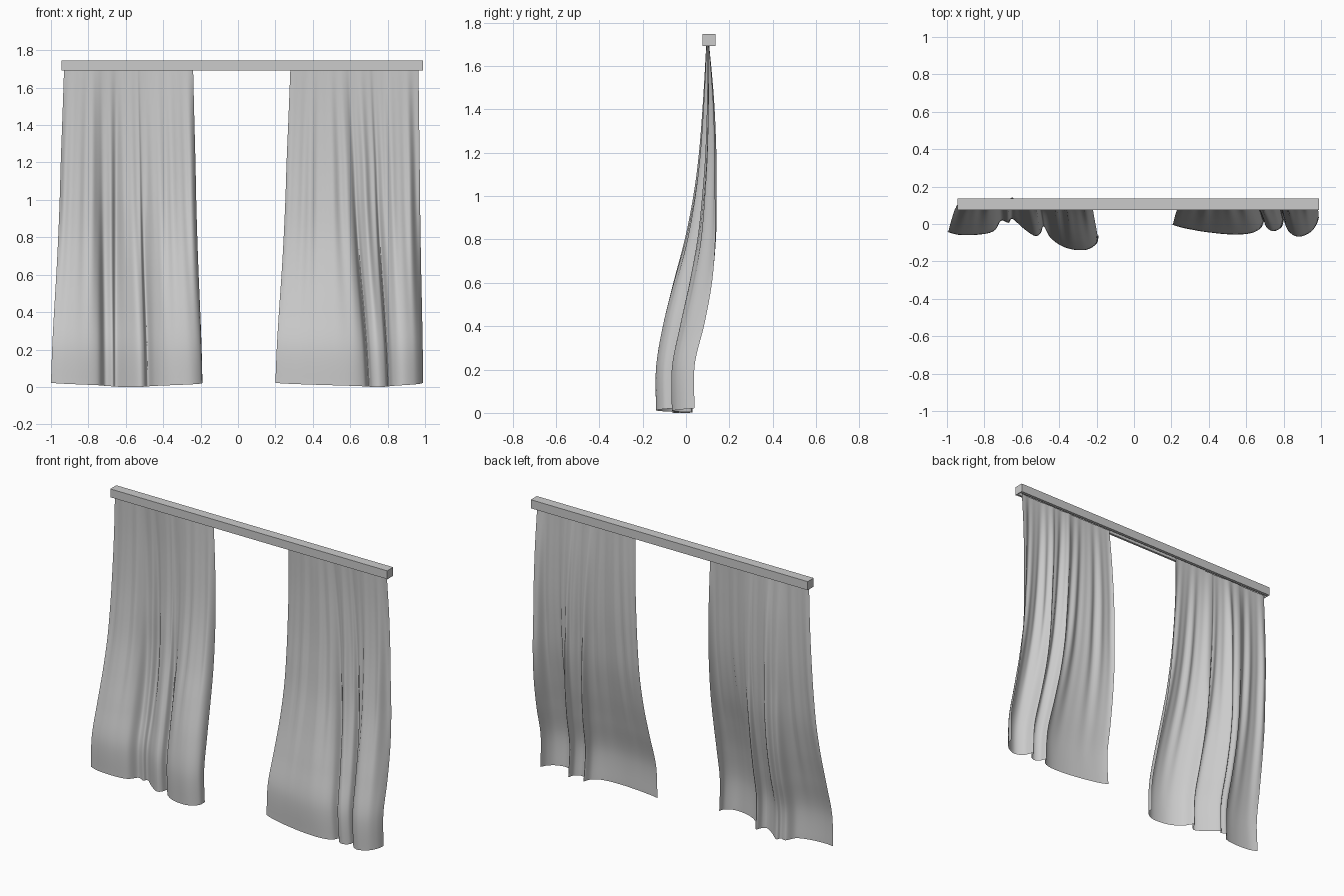
import bpy, bmesh, math
from mathutils import Vector

cube = bpy.data.objects.get("Cube")
if cube:
    bpy.data.objects.remove(cube, do_unlink=True)


def make_material(name, value):
    m = bpy.data.materials.new(name)
    m.use_nodes = True
    col = (value, value, value, 1)
    m.diffuse_color = col
    m.node_tree.nodes["Principled BSDF"].inputs["Base Color"].default_value = col
    return m


grey = make_material("pale grey", 0.6)


def add_object(name, bm):
    mesh = bpy.data.meshes.new(name)
    bm.to_mesh(mesh)
    bm.free()
    mesh.materials.append(grey)
    ob = bpy.data.objects.new(name, mesh)
    bpy.context.collection.objects.link(ob)
    return ob


def spline(points, t):
    """Catmull-Rom sample, t counted in points."""
    last = len(points) - 1
    i = min(int(t), last - 1)
    f = t - i
    a, b, c, d = (points[max(0, min(last, k))] for k in range(i - 1, i + 3))
    return b + (c - a) * (f / 2) + (a * 2 - b * 5 + c * 4 - d) * (f * f / 2) \
        + (b * 3 - a - c * 3 + d) * (f ** 3 / 2)


# Drape from hem to rail: height, mean depth, fold strength, sideways shift to the top
DRAPE = [Vector(p) for p in [
    (0.0, -.05, 1, 0), (.2, -.05, 1, .1), (.4, -.01, 1.08, .25), (.6, .033, 1, .42),
    (.8, .068, .78, .56), (1, .088, .55, .67), (1.2, .1, .4, .75), (1.45, .104, .25, .88),
    (1.7, .1, .07, 1)]]


def curtain(name, hem, top_x, rows=56, per=8):
    """Cloth lofted from a folded hem line up to a gathered header."""
    pts = [Vector((x, y, tx)) for (x, y), tx in zip(hem, top_x)]
    cols = (len(pts) - 1) * per
    bm = bmesh.new()
    grid = []
    for r in range(rows + 1):
        h, mean, fold, shift = spline(DRAPE, r / rows * (len(DRAPE) - 1))
        row = []
        for c in range(cols + 1):
            x, y, tx = spline(pts, c / per)
            u = c / cols
            sag = 0.022 * (1 - math.sin(math.pi * u)) * (1 - h / 1.7)
            pleat = 0.006 * math.sin(math.pi * h / 1.75) * min(1, h) \
                * (math.sin(tx * 75) + 0.6 * math.sin(tx * 123))
            row.append(bm.verts.new((x + (tx - x) * shift,
                                     mean + fold * (y + 0.05) + pleat, h + sag)))
        grid.append(row)
    for low, high in zip(grid, grid[1:]):
        for i in range(cols):
            f = bm.faces.new((low[i], low[i + 1], high[i + 1], high[i]))
            f.smooth = True
    return add_object(name, bm)


curtain("right_curtain",
        [(-1, -.04), (-.94, -.055), (-.84, -.055), (-.75, -.035), (-.71, .02),
         (-.67, .01), (-.65, .03), (-.59, -.02), (-.53, -.06), (-.5, -.05), (-.48, -.01),
         (-.44, -.075), (-.36, -.125), (-.26, -.137), (-.2, -.105), (-.19, -.06)],
        [-.93, -.88, -.81, -.755, -.725, -.69, -.65, -.61, -.57, -.54, -.52,
         -.48, -.4, -.32, -.26, -.24])

curtain("left_curtain",
        [(.2, 0), (.26, -.018), (.37, -.038), (.5, -.052), (.61, -.05), (.675, -.025),
         (.7, .02), (.72, -.02), (.755, -.035), (.79, -.015), (.805, .025), (.83, -.035),
         (.88, -.065), (.94, -.045), (.975, -.005), (.99, .04)],
        [.28, .33, .4, .47, .53, .57, .595, .62, .66, .7, .725, .77, .83, .89, .93, .965])


# Rail: box profile with a stepped front lip and a slot below
RAIL = [(.075, 1.746), (.075, 1.708), (.078, 1.708), (.078, 1.692), (.092, 1.692),
        (.092, 1.71), (.116, 1.71), (.116, 1.692), (.135, 1.692), (.135, 1.746)]
START, END, CAP = -.945, .99, .004
bm = bmesh.new()
face = bm.faces.new([bm.verts.new((START + CAP, y, z)) for y, z in RAIL])
out = bmesh.ops.extrude_face_region(bm, geom=[face])
bmesh.ops.translate(bm, vec=(END - START - 2 * CAP, 0, 0),
                    verts=[v for v in out["geom"] if isinstance(v, bmesh.types.BMVert)])
bmesh.ops.recalc_face_normals(bm, faces=bm.faces)
add_object("curtain_rail", bm)

# Flat caps closing both rail ends
for name, x in (("right_rail_cap", START + CAP / 2), ("left_rail_cap", END - CAP / 2)):
    bm = bmesh.new()
    bmesh.ops.create_cube(bm, size=1)
    for v in bm.verts:
        v.co = (x + v.co.x * CAP, .105 + v.co.y * .06, 1.719 + v.co.z * .054)
    add_object(name, bm)
